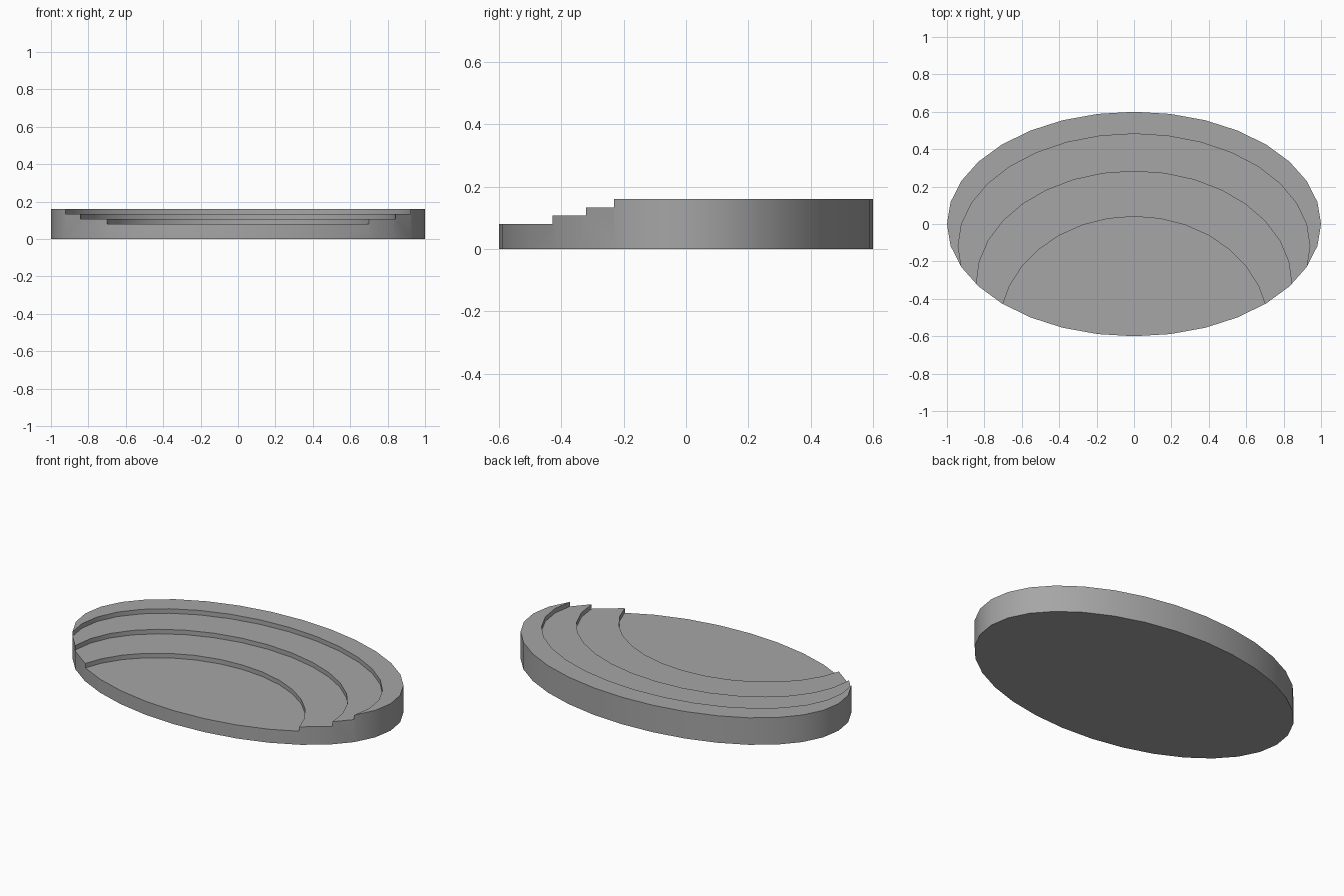
import bpy
import bmesh
import math
from mathutils import Matrix

if "Cube" in bpy.data.objects:
    bpy.data.objects.remove(bpy.data.objects["Cube"], do_unlink=True)

SIDES = 32
DEPTH = 0.6      # half depth shared by the plinth and every terrace curve
FLOOR = 0.08     # lowest terrace
HEIGHT = 0.16    # rim height

grey = bpy.data.materials.new("plain grey")
grey.use_nodes = True
colour = (0.38, 0.38, 0.38, 1)
grey.diffuse_color = colour
grey.node_tree.nodes["Principled BSDF"].inputs["Base Color"].default_value = colour


def oval_block(name, half_width, centre_y, bottom, top):
    """Upright elliptical prism."""
    bm = bmesh.new()
    bmesh.ops.create_cone(bm, cap_ends=True, segments=SIDES,
                          radius1=1, radius2=1, depth=1)
    size = Matrix.Diagonal((half_width, DEPTH, top - bottom, 1))
    place = Matrix.Translation((0, centre_y, (bottom + top) / 2))
    bm.transform(place @ size)
    mesh = bpy.data.meshes.new(name)
    bm.to_mesh(mesh)
    bm.free()
    mesh.materials.append(grey)
    obj = bpy.data.objects.new(name, mesh)
    bpy.context.collection.objects.link(obj)
    return obj


# Oval plinth
plinth = oval_block("stepped_plinth", 1, 0, 0, HEIGHT)
bpy.context.view_layer.objects.active = plinth
plinth.select_set(True)

# Three terraces cut down towards the front: half width, centre y
terraces = [(0.94, -0.118), (0.843, -0.318), (0.72, -0.56)]
rise = (HEIGHT - FLOOR) / len(terraces)
for level, (half_width, centre_y) in enumerate(terraces, 1):
    cutter = oval_block("terrace_cutter", half_width, centre_y,
                        HEIGHT - level * rise, HEIGHT + 0.1)
    cutter.hide_render = True
    cut = plinth.modifiers.new("terrace", "BOOLEAN")
    cut.operation = "DIFFERENCE"
    cut.solver = "EXACT"
    cut.object = cutter
    bpy.ops.object.modifier_apply(modifier=cut.name)
    bpy.data.objects.remove(cutter, do_unlink=True)

# Rounded walls with crisp step edges
bpy.ops.object.shade_smooth_by_angle(angle=math.radians(30))
